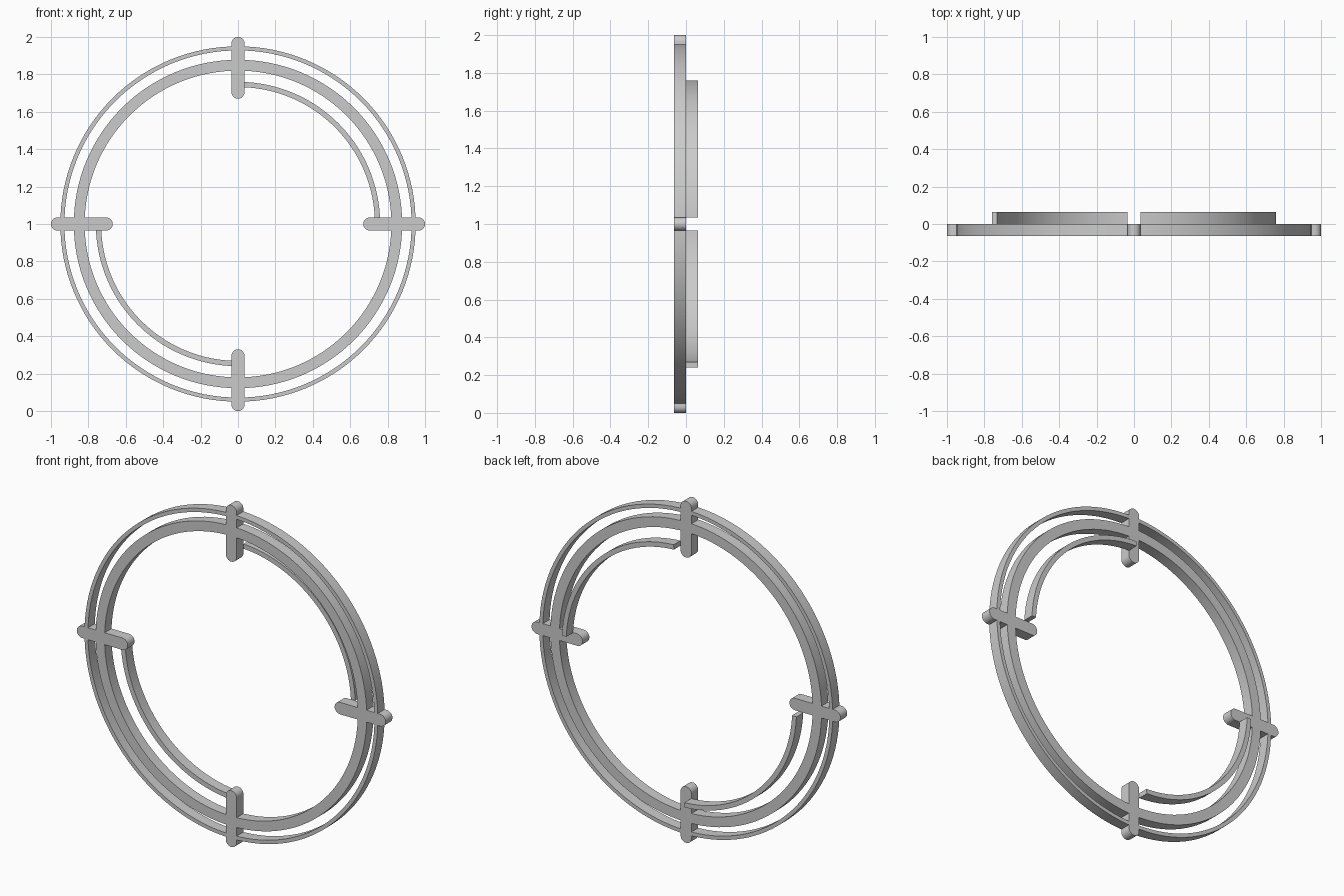
import bpy, bmesh
from math import pi, sin, cos, asin

DEPTH = 0.063      # thickness of each layer
HALF = 0.035       # half width of a clip
CENTRE = 1.0       # height of the ring axis

cube = bpy.data.objects.get("Cube")
if cube:
    bpy.data.objects.remove(cube, do_unlink=True)

grey = bpy.data.materials.new("light_grey")
grey.use_nodes = True
colour = (0.6, 0.6, 0.6, 1)
grey.diffuse_color = colour
grey.node_tree.nodes["Principled BSDF"].inputs["Base Color"].default_value = colour


def finish(name, bm):
    bmesh.ops.recalc_face_normals(bm, faces=bm.faces)
    mesh = bpy.data.meshes.new(name)
    bm.to_mesh(mesh)
    bm.free()
    mesh.materials.append(grey)
    obj = bpy.data.objects.new(name, mesh)
    bpy.context.collection.objects.link(obj)
    bpy.ops.object.select_all(action='DESELECT')
    obj.select_set(True)
    bpy.context.view_layer.objects.active = obj
    bpy.ops.object.shade_smooth_by_angle(angle=pi / 6)
    return obj


def band(name, inner, outer, y0, start=0, end=2 * pi, steps=128):
    """Rectangular section swept about the ring axis; full turns are closed."""
    closed = end - start > 2 * pi - 0.001
    section = [(inner, y0), (outer, y0), (outer, y0 + DEPTH), (inner, y0 + DEPTH)]
    bm = bmesh.new()
    loops = []
    for i in range(steps if closed else steps + 1):
        a = start + (end - start) * i / steps
        loops.append([bm.verts.new((r * cos(a), y, CENTRE + r * sin(a)))
                      for r, y in section])
    pairs = list(zip(loops, loops[1:]))
    if closed:
        pairs.append((loops[-1], loops[0]))
    else:
        bm.faces.new(loops[0])
        bm.faces.new(loops[-1])
    for p, q in pairs:
        for k in range(4):
            n = (k + 1) % 4
            bm.faces.new((p[k], p[n], q[n], q[k]))
    return finish(name, bm)


def clip(name, turn, inner=0.67, outer=1.0, steps=16):
    """Round-ended radial bar."""
    outline = []
    for centre, start in ((outer - HALF, -pi / 2), (inner + HALF, pi / 2)):
        for i in range(steps + 1):
            a = start + pi * i / steps
            outline.append((centre + HALF * cos(a), HALF * sin(a)))
    bm = bmesh.new()
    face = bm.faces.new([bm.verts.new((u * cos(turn) - v * sin(turn), -DEPTH,
                                       CENTRE + u * sin(turn) + v * cos(turn)))
                         for u, v in outline])
    new = bmesh.ops.extrude_face_region(bm, geom=[face])["geom"]
    bmesh.ops.translate(bm, vec=(0, DEPTH, 0),
                        verts=[g for g in new if isinstance(g, bmesh.types.BMVert)])
    return finish(name, bm)


# Front layer: two full rings
band("outer_ring", 0.928, 0.95, -DEPTH)
band("main_ring", 0.82, 0.878, -DEPTH)

# Rear layer: two opposite quarter arcs, stopping at the clip edges
gap = asin(HALF / 0.745)
for name, start in (("upper_left_arc", 0), ("lower_right_arc", pi)):
    band(name, 0.732, 0.76, 0, start + gap, start + pi / 2 - gap, 40)

# Four clips joining the rings
for i, side in enumerate(("left", "top", "right", "bottom")):
    clip(side + "_clip", i * pi / 2)
